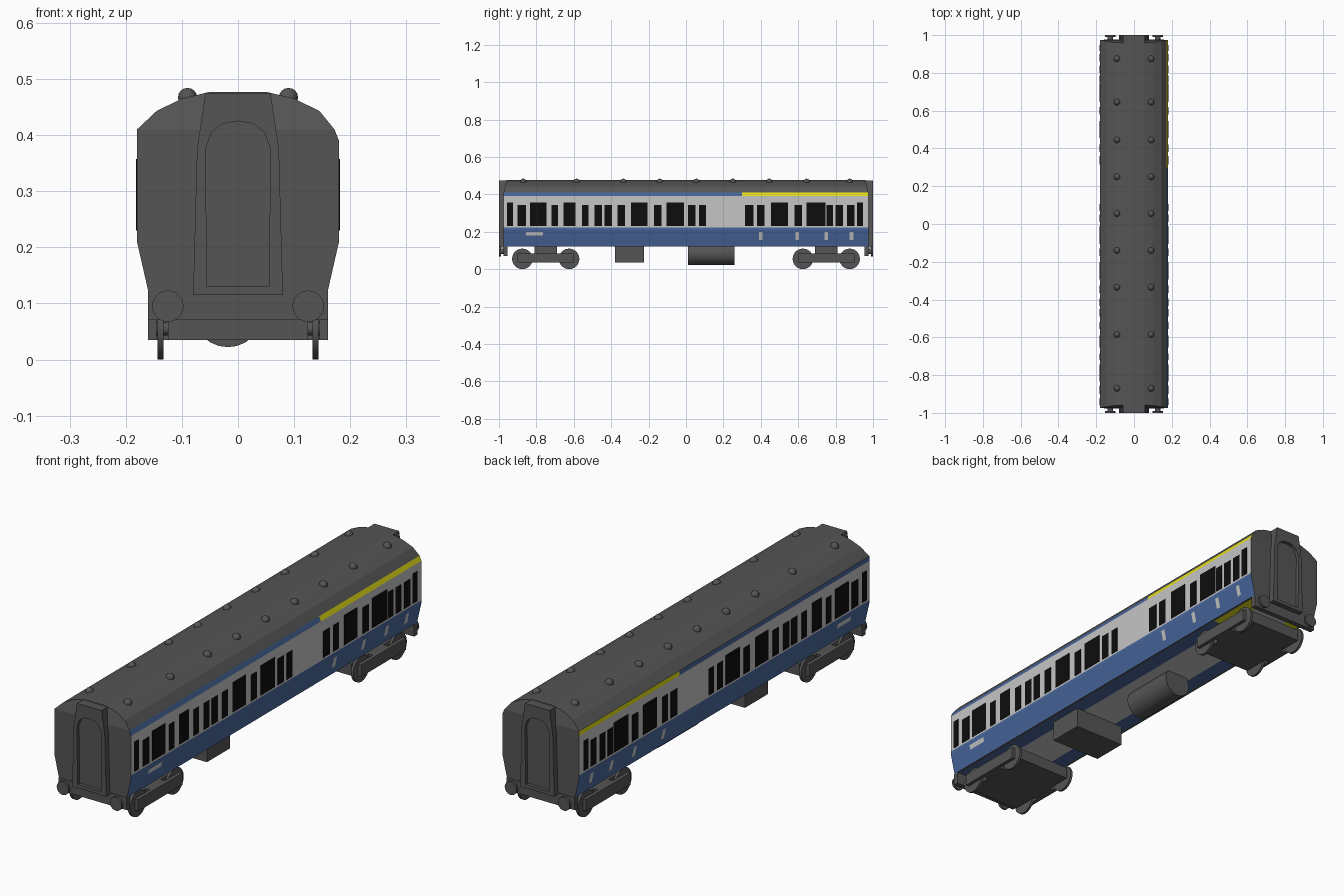
import bpy, bmesh, math
from mathutils import Matrix, Vector

if "Cube" in bpy.data.objects:
    bpy.data.objects.remove(bpy.data.objects["Cube"])


def material(name, r, g, b):
    m = bpy.data.materials.new(name)
    m.diffuse_color = (r, g, b, 1)
    m.use_nodes = True
    m.node_tree.nodes["Principled BSDF"].inputs["Base Color"].default_value = m.diffuse_color
    return m


GREY = material("dark grey", 0.09, 0.09, 0.09)
BLUE = material("coach blue", 0.065, 0.135, 0.33)
WHITE = material("pale grey", 0.56, 0.56, 0.56)
YELLOW = material("yellow", 0.8, 0.74, 0.01)
BLACK = material("window black", 0.004, 0.004, 0.004)


def finish(name, bm, *mats):
    bmesh.ops.recalc_face_normals(bm, faces=bm.faces)
    me = bpy.data.meshes.new(name)
    bm.to_mesh(me)
    bm.free()
    for m in mats:
        me.materials.append(m)
    ob = bpy.data.objects.new(name, me)
    bpy.context.collection.objects.link(ob)
    return ob


def add_box(bm, x0, x1, y0, y1, z0, z1):
    mat = Matrix.Translation(((x0 + x1) / 2, (y0 + y1) / 2, (z0 + z1) / 2))
    mat = mat @ Matrix.Diagonal((abs(x1 - x0), abs(y1 - y0), abs(z1 - z0), 1))
    bmesh.ops.create_cube(bm, size=1, matrix=mat)


def add_cyl(bm, centre, radius, length, axis, n=24):
    rot = Matrix.Rotation(math.pi / 2, 4, 'Y' if axis == 'X' else 'X')
    bmesh.ops.create_cone(bm, cap_ends=True, segments=n, radius1=radius, radius2=radius,
                          depth=length, matrix=Matrix.Translation(centre) @ rot)


def smooth(ob):
    bpy.ops.object.select_all(action='DESELECT')
    ob.select_set(True)
    bpy.context.view_layer.objects.active = ob
    bpy.ops.object.shade_smooth_by_angle(angle=math.radians(35))


# Coach body: cross-section swept along y, coloured by height and position
right = [(0.085, .122), (0.15, .122), (0.16, .122), (0.18, .21), (0.18, .222),
         (0.18, .39), (0.172, .41)]
roof = [(0.145, .443), (0.10, .465), (0.05, .477)]
left = [(-x, z) for x, z in right[:-1]] + [(-0.18, .41)]
prof = right + roof + [(-x, z) for x, z in reversed(roof)] + left[::-1]
bm = bmesh.new()
stations = [-0.975, 0.3, 0.7, 0.975]
rings = []
for y in stations:
    slope = 0.25 if abs(y) > 0.9 else 0
    rings.append([bm.verts.new((x, y - math.copysign(max(0, z - .41) * slope, y), z))
                  for x, z in prof])
n = len(prof)
for a, b in zip(rings, rings[1:]):
    for i in range(n):
        j = (i + 1) % n
        f = bm.faces.new((a[i], a[j], b[j], b[i]))
        c = f.calc_center_median()
        if c.z < .123:                                  # underside
            ax = abs(c.x)
            f.material_index = 2 if ax < .08 else 0 if ax > .15 else 3 if c.y > .7 else 1
        elif c.z < .22:
            f.material_index = 1
        elif c.z < .39:
            f.material_index = 2
        elif c.z < .405:                                # cornice stripe
            f.material_index = 3 if c.y > .3 else 1
for r in (rings[0], rings[-1]):                         # end walls and sloped roof ends
    k, m = right.index((0.172, .41)), n - len(left)
    bm.faces.new(r[m:] + r[:k + 1])
    bm.faces.new(r[k:m + 1])
finish("coach_body", bm, GREY, BLUE, WHITE, YELLOW)

# Windows: thin plates on both sides (start, end along y)
windows = [(-.957, -.925), (-.90, -.855), (-.835, -.745), (-.72, -.685), (-.655, -.59),
           (-.555, -.52), (-.49, -.45), (-.435, -.395), (-.365, -.325), (-.295, -.205),
           (-.17, -.13), (-.105, -.01), (.01, .05), (.07, .107), (.315, .36), (.38, .42),
           (.455, .545), (.58, .62), (.645, .745), (.75, .785), (.80, .84), (.86, .90),
           (.915, .947)]
bm = bmesh.new()
for s in (-1, 1):
    for a, b in windows:
        wide = b - a > 0.06 or abs(a) > 0.9 or .36 < abs(b - .4) < .37
        add_box(bm, s * .178, s * .1815, a, b, .23, .357 if wide else .342)
finish("windows", bm, BLACK)

# Pale marks on the blue lower panels, leaned to follow the side
bm = bmesh.new()
for s in (-1, 1):
    for y0, y1, z0, z1 in [(.39, .41, .155, .2), (.585, .605, .155, .2), (.74, .76, .155, .2),
                           (.875, .895, .155, .2), (-.855, -.765, .18, .2)]:
        q = [bm.verts.new((s * (.1615 + (z - .122) * .02 / .088), y, z))
             for y, z in ((y0, z0), (y1, z0), (y1, z1), (y0, z1))]
        bm.faces.new(q if s > 0 else q[::-1])
marks = finish("panel_marks", bm, WHITE)
for p in marks.data.polygons:
    if p.normal.x * p.center.x < 0:
        p.flip()

# Gangway frames with an arched opening, and the recessed doors
half = [(.08, .115), (.073, .375), (.058, .475)]
outer = half + [(-x, z) for x, z in reversed(half)]
arch = [(.055, .13), (.058, .375), (.047, .405), (.028, .42)]
inner = arch + [(0, .425)] + [(-x, z) for x, z in reversed(arch)]
for end, s in (("front", -1), ("rear", 1)):
    bm = bmesh.new()
    edges = []
    for loop in (outer, inner):
        vs = [bm.verts.new((x, s * 1.0, z)) for x, z in loop]
        edges += [bm.edges.new((vs[i], vs[(i + 1) % len(vs)])) for i in range(len(vs))]
    bmesh.ops.triangle_fill(bm, edges=edges, use_beauty=True, use_dissolve=False)
    ext = bmesh.ops.extrude_face_region(bm, geom=bm.faces[:], use_keep_orig=True)
    moved = [v for v in ext["geom"] if isinstance(v, bmesh.types.BMVert)]
    bmesh.ops.translate(bm, verts=moved, vec=Vector((0, -s * .045, 0)))
    finish(end + "_gangway_frame", bm, GREY)

    bm = bmesh.new()
    front = bm.faces.new([bm.verts.new((x, s * .985, z)) for x, z in inner])
    ext = bmesh.ops.extrude_face_region(bm, geom=[front], use_keep_orig=True)
    moved = [v for v in ext["geom"] if isinstance(v, bmesh.types.BMVert)]
    bmesh.ops.translate(bm, verts=moved, vec=Vector((0, -s * .025, 0)))
    finish(end + "_gangway_door", bm, GREY)

    # Buffer beam and buffers
    bm = bmesh.new()
    add_box(bm, -.16, .16, s * .955, s * .977, .07, .123)
    finish(end + "_buffer_beam", bm, GREY)
    bm = bmesh.new()
    for x in (-.125, .125):
        add_cyl(bm, (x, s * .98, .095), .015, .03, 'Y', 16)
        add_cyl(bm, (x, s * .995, .095), .028, .01, 'Y', 24)
    smooth(finish(end + "_buffers", bm, GREY))

    # Bogie: central block, side frames, pivot and wheels
    yc = s * .75
    bm = bmesh.new()
    add_box(bm, -.125, .125, yc - .165, yc + .165, .035, .085)
    add_box(bm, -.06, .06, yc - .06, yc + .06, .08, .125)
    for x in (-1, 1):
        add_box(bm, x * .145, x * .16, yc - .15, yc + .15, .035, .085)
        add_box(bm, x * .12, x * .15, yc - .05, yc + .05, .035, .085)
    finish(end + "_bogie", bm, GREY)
    bm = bmesh.new()
    for dy in (-.125, .125):
        for x in (-.138, .138):
            add_cyl(bm, (x, yc + dy, .055), .055, .011, 'X')
        add_cyl(bm, (0, yc + dy, .055), .012, .29, 'X', 12)
    smooth(finish(end + "_wheels", bm, GREY))

# Underfloor equipment box and tank
bm = bmesh.new()
add_box(bm, -.12, .12, -.38, -.225, .035, .125)
finish("equipment_box", bm, GREY)
bm = bmesh.new()
add_cyl(bm, (-.018, .135, .084), .062, .25, 'Y', 24)
smooth(finish("underfloor_tank", bm, GREY))

# Roof ventilators
bm = bmesh.new()
for y in (.875, .645, .445, .25, .055, -.14, -.335, -.585, -.87):
    for x in (-.09, .09):
        bmesh.ops.create_uvsphere(bm, u_segments=12, v_segments=8, radius=.017,
                                  matrix=Matrix.Translation((x, y, .467)))
smooth(finish("roof_vents", bm, GREY))
